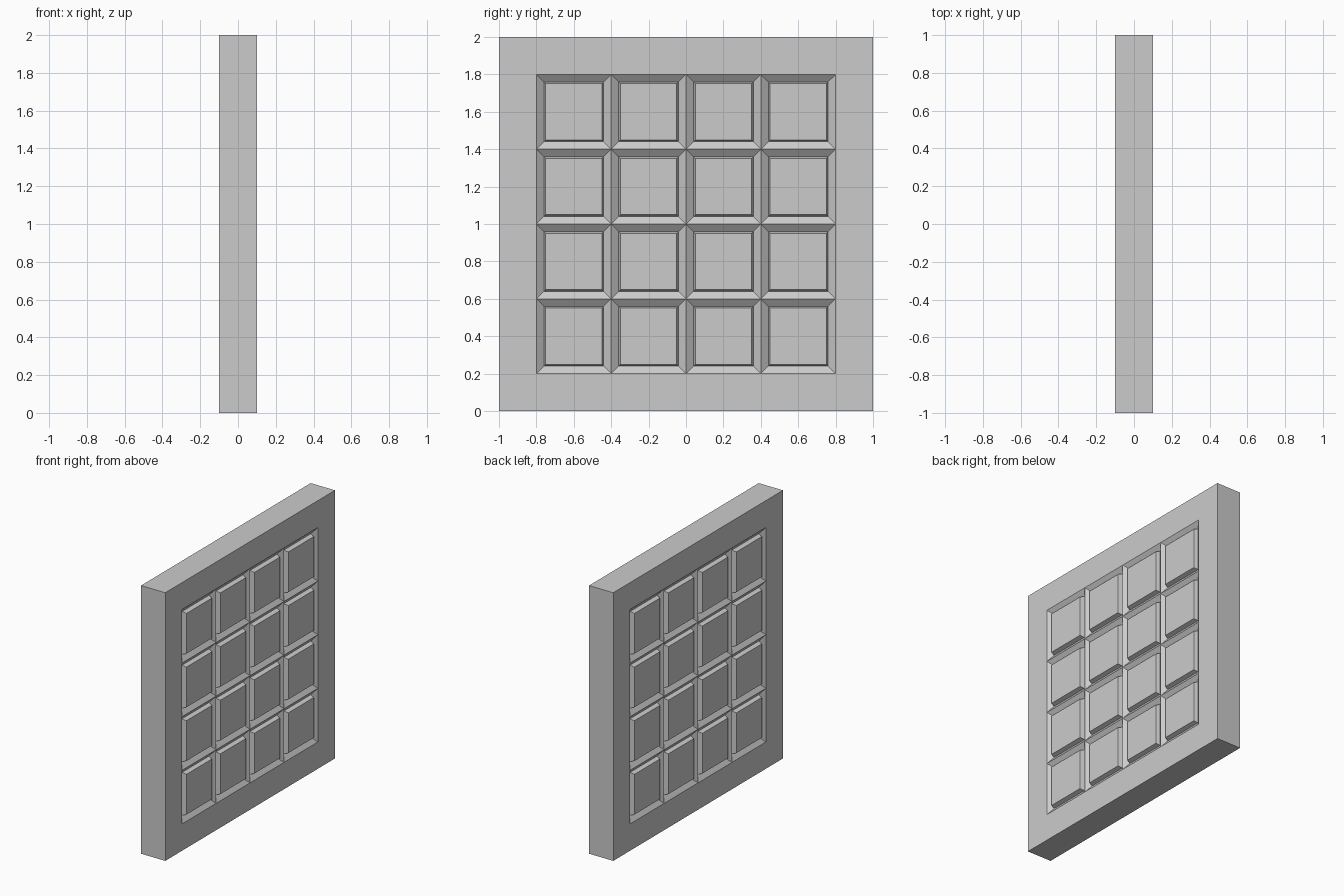
import bpy, bmesh
from mathutils import Vector

if "Cube" in bpy.data.objects:
    bpy.data.objects.remove(bpy.data.objects["Cube"])

THICK, SIZE = 0.2, 2.0
BORDER, CELLS = 0.2, 4
GROOVE_W, GROOVE_D = 0.04, 0.03   # sloped outer side of each coffer
LIP_W, FIELD_RISE = 0.01, 0.03    # steep side of the raised field

bm = bmesh.new()

# slab
bmesh.ops.create_cube(bm, size=1)
bmesh.ops.scale(bm, vec=(THICK, SIZE, SIZE), verts=bm.verts)
bmesh.ops.translate(bm, vec=(0, 0, SIZE / 2), verts=bm.verts)
bmesh.ops.recalc_face_normals(bm, faces=bm.faces)

# flat border on both broad sides
sides = [f for f in bm.faces if abs(f.normal.x) > 0.9]
bmesh.ops.inset_individual(bm, faces=sides, thickness=BORDER, use_even_offset=True)

# divide both inner squares into a grid of cells
edges = list({e for f in sides for e in f.edges})
bmesh.ops.subdivide_edges(bm, edges=edges, cuts=CELLS - 1, use_grid_fill=True)
bm.normal_update()
half = SIZE / 2 - BORDER


def in_grid(face):
    c = face.calc_center_median() - Vector((0, 0, SIZE / 2))
    return abs(face.normal.x) > 0.9 and abs(c.y) < half and abs(c.z) < half


cells = [f for f in bm.faces if in_grid(f)]

# sloped groove, then the raised field of each cell
bmesh.ops.inset_individual(bm, faces=cells, thickness=GROOVE_W, depth=-GROOVE_D,
                           use_even_offset=True)
bm.normal_update()
bmesh.ops.inset_individual(bm, faces=cells, thickness=LIP_W, depth=FIELD_RISE,
                           use_even_offset=True)

mesh = bpy.data.meshes.new("coffered_panel")
bm.to_mesh(mesh)
bm.free()
panel = bpy.data.objects.new("coffered_panel", mesh)
bpy.context.collection.objects.link(panel)
